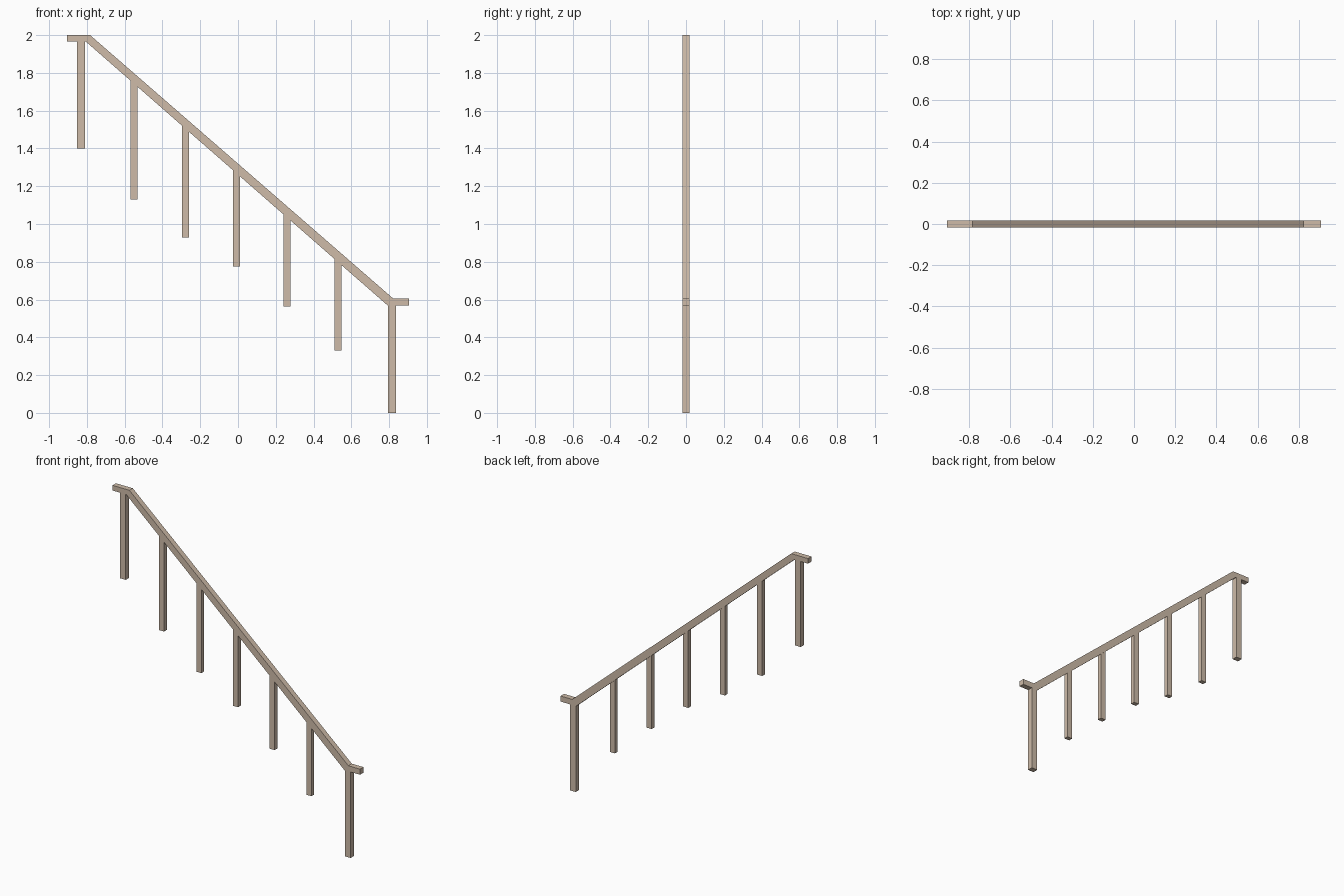
import bpy, bmesh

if "Cube" in bpy.data.objects:
    bpy.data.objects.remove(bpy.data.objects["Cube"])

wood = bpy.data.materials.new("light taupe wood")
wood.diffuse_color = (0.62, 0.50, 0.395, 1)
wood.use_nodes = True
wood.node_tree.nodes["Principled BSDF"].inputs["Base Color"].default_value = wood.diffuse_color


def extrude_profile(name, pts, half=0.018):
    """Extrude an x-z outline along y."""
    bm = bmesh.new()
    face = bm.faces.new([bm.verts.new((x, -half, z)) for x, z in pts])
    ext = bmesh.ops.extrude_face_region(bm, geom=[face])
    for v in ext["geom"]:
        if isinstance(v, bmesh.types.BMVert):
            v.co.y = half
    bmesh.ops.recalc_face_normals(bm, faces=bm.faces)
    mesh = bpy.data.meshes.new(name)
    bm.to_mesh(mesh)
    bm.free()
    mesh.materials.append(wood)
    obj = bpy.data.objects.new(name, mesh)
    bpy.context.collection.objects.link(obj)


# Handrail: level ends joined by a sloping run
UP, LOW = (-0.806, 1.966), (0.792, 0.569)
extrude_profile("handrail", [
    (-0.906, 2.0), (-0.906, 1.966), UP, LOW, (0.906, 0.569),
    (0.906, 0.606), (0.821, 0.606), (-0.783, 2.0)])


def underside(x):
    """Height of the rail underside at x."""
    t = min(max((x - UP[0]) / (LOW[0] - UP[0]), 0), 1)
    return UP[1] + t * (LOW[1] - UP[1])


def post(name, x, bottom, width, half):
    a, b = x - width / 2, x + width / 2
    extrude_profile(name, [(a, bottom), (b, bottom), (b, underside(b)), (a, underside(a))], half)


# End posts
post("upper_post", -0.831, 1.40, 0.043, 0.018)
post("lower_post", 0.816, 0.0, 0.043, 0.018)

# Balusters hung under the slope, slightly slimmer than the rail
for i, (x, z) in enumerate([(-0.550, 1.131), (-0.277, 0.929), (-0.008, 0.775),
                            (0.260, 0.563), (0.529, 0.330)]):
    post(f"baluster_{i + 1}", x, z, 0.037, 0.0145)
